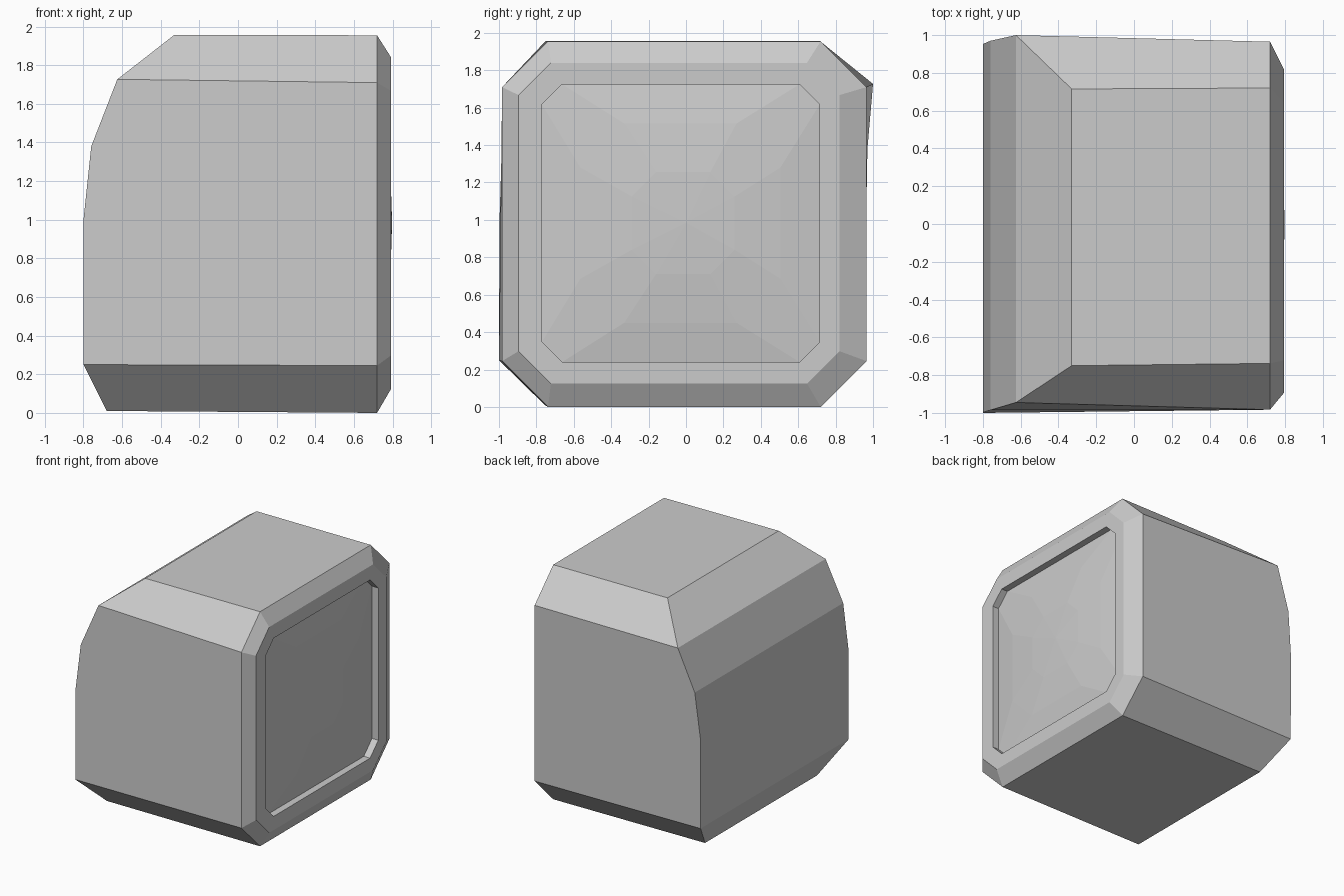
import bpy, bmesh

if "Cube" in bpy.data.objects:
    bpy.data.objects.remove(bpy.data.objects["Cube"])


def octagon(bm, x, y0, y1, z0, z1, c):
    """Chamfered rectangle in the yz plane, from bottom left round to the left side."""
    pts = [(y0 + c, z0), (y1 - c, z0), (y1, z0 + c), (y1, z1 - c),
           (y1 - c, z1), (y0 + c, z1), (y0, z1 - c), (y0, z0 + c)]
    return [bm.verts.new((x, y, z)) for y, z in pts]


def bridge(bm, a, b):
    n = len(a)
    for i in range(n):
        j = (i + 1) % n
        bm.faces.new((a[i], a[j], b[j], b[i]))


def finish(bm, name):
    bmesh.ops.recalc_face_normals(bm, faces=bm.faces)
    mesh = bpy.data.meshes.new(name)
    bm.to_mesh(mesh)
    bm.free()
    obj = bpy.data.objects.new(name, mesh)
    bpy.context.collection.objects.link(obj)
    return obj


SCREEN_EDGE = (-0.77, 0.715, 0.24, 1.725, 0.108)

# Casing: front rim, bevel, bezel and recess
bm = bmesh.new()
rim = octagon(bm, 0.72, -0.983, 0.965, 0.0, 1.955, 0.245)
rings = [rim,
         octagon(bm, 0.793, -0.895, 0.82, 0.125, 1.84, 0.173),
         octagon(bm, 0.793, *SCREEN_EDGE),
         octagon(bm, 0.735, *SCREEN_EDGE)]
for a, b in zip(rings, rings[1:]):
    bridge(bm, a, b)

# Casing: rounded back, rows from bottom to top (x, left y, right y, z)
rows = [(-0.68, -0.755, 0.72, 0.01), (-0.80, -1.0, 0.95, 0.25),
        (-0.80, -0.997, 0.953, 1.0), (-0.76, -0.985, 0.97, 1.38),
        (-0.625, -0.945, 1.0, 1.727), (-0.33, -0.75, 0.715, 1.957)]
left = [bm.verts.new((x, yl, z)) for x, yl, yr, z in rows]
right = [bm.verts.new((x, yr, z)) for x, yl, yr, z in rows]
for i in range(5):
    bm.faces.new((left[i], right[i], right[i + 1], left[i + 1]))

# Casing: base, top, corner chamfers and sides
bm.faces.new((rim[0], rim[1], right[0], left[0]))
bm.faces.new((rim[4], rim[5], left[5], right[5]))
for side, (bot, low, high, top) in ((left, (0, 7, 6, 5)), (right, (1, 2, 3, 4))):
    bm.faces.new((rim[bot], rim[low], side[1], side[0]))
    bm.faces.new((rim[high], rim[top], side[5], side[4]))
    bm.faces.new((rim[low], rim[high], side[4], side[3], side[2], side[1]))
finish(bm, "casing")

# Screen: shallow faceted dome set into the recess
bm = bmesh.new()
rings = [octagon(bm, 0.735, *SCREEN_EDGE),
         octagon(bm, 0.766, -0.565, 0.505, 0.45, 1.515, 0.235),
         octagon(bm, 0.789, -0.29, 0.26, 0.71, 1.255, 0.13)]
for a, b in zip(rings, rings[1:]):
    bridge(bm, a, b)
peak = bm.verts.new((0.798, 0.0, 0.985))
for i in range(8):
    bm.faces.new((rings[2][i], rings[2][(i + 1) % 8], peak))
screen = finish(bm, "screen")
# An open dome: make sure its faces look forwards
if screen.data.polygons[-1].normal.x < 0:
    screen.data.flip_normals()
